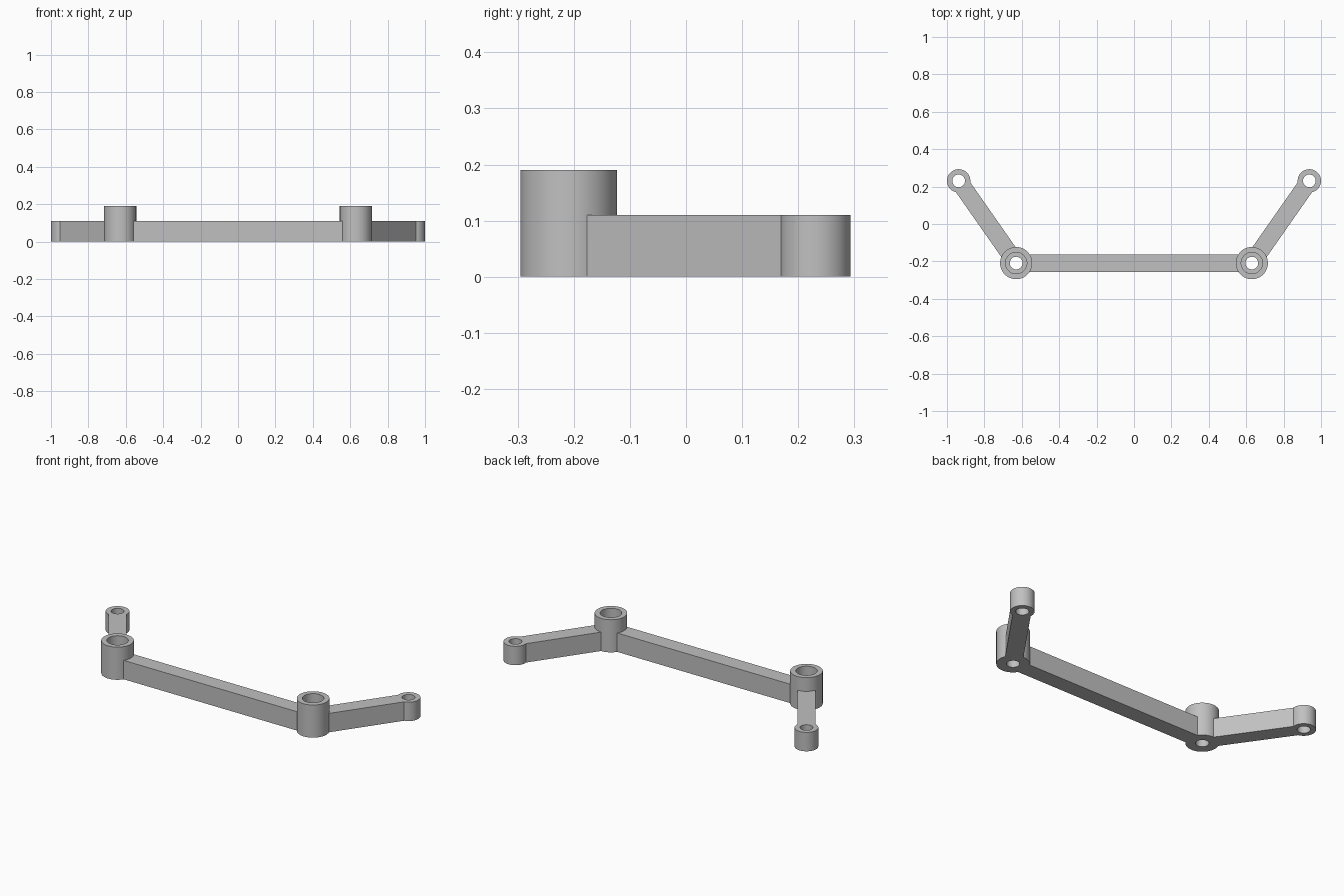
import bpy, bmesh, math
from mathutils import Vector

if "Cube" in bpy.data.objects:
    bpy.data.objects.remove(bpy.data.objects["Cube"])

H_ARM, H_HUB = 0.11, 0.19          # heights of the bars and the tall hubs
R_HUB, R_EYE = 0.086, 0.0625       # outer radii
R_HOLE, R_BORE = 0.034, 0.057      # through hole and hub counterbore
HALF_W = 0.0465                    # half width of every bar
BORE_FLOOR = 0.095

grey = bpy.data.materials.new("plain grey")
grey.diffuse_color = (0.53, 0.53, 0.53, 1)
grey.use_nodes = True
grey.node_tree.nodes["Principled BSDF"].inputs["Base Color"].default_value = grey.diffuse_color


def add_object(name, bm):
    bmesh.ops.recalc_face_normals(bm, faces=bm.faces[:])
    mesh = bpy.data.meshes.new(name)
    bm.to_mesh(mesh)
    bm.free()
    mesh.materials.append(grey)
    ob = bpy.data.objects.new(name, mesh)
    bpy.context.collection.objects.link(ob)
    return ob


def cylinder(name, centre, radius, z0, z1):
    bm = bmesh.new()
    bmesh.ops.create_cone(bm, cap_ends=True, segments=64, radius1=radius,
                          radius2=radius, depth=z1 - z0)
    bmesh.ops.translate(bm, verts=bm.verts[:],
                        vec=(centre[0], centre[1], (z0 + z1) / 2))
    return add_object(name, bm)


def bar(name, a, b):
    a, b = Vector(a), Vector(b)
    side = (b - a).normalized().orthogonal() * HALF_W
    bm = bmesh.new()
    base = bm.faces.new([bm.verts.new((p.x, p.y, 0))
                         for p in (a + side, b + side, b - side, a - side)])
    top = bmesh.ops.extrude_face_region(bm, geom=[base])["geom"]
    bmesh.ops.translate(bm, vec=(0, 0, H_ARM),
                        verts=[g for g in top if isinstance(g, bmesh.types.BMVert)])
    return add_object(name, bm)


# Solid parts, mirrored left and right
body = bar("linkage_bracket", (-0.63, -0.209), (0.63, -0.209))
parts, cutters = [], []
for s, label in ((-1, "left"), (1, "right")):
    hub, eye = (s * 0.63, -0.209), (s * 0.9375, 0.2305)
    parts += [cylinder(label + "_hub", hub, R_HUB, 0, H_HUB),
              bar(label + "_arm", hub, eye),
              cylinder(label + "_eye", eye, R_EYE, 0, H_ARM)]
    # Holes through the hubs and arm ends, with a wide bore in each hub
    cutters += [cylinder(label + "_hub_hole", hub, R_HOLE, -0.1, 0.3),
                cylinder(label + "_hub_bore", hub, R_BORE, BORE_FLOOR, 0.3),
                cylinder(label + "_eye_hole", eye, R_HOLE, -0.1, 0.3)]

# Join the solids, then drill the holes
for helpers, operation in ((parts, 'UNION'), (cutters, 'DIFFERENCE')):
    for helper in helpers:
        mod = body.modifiers.new(helper.name, 'BOOLEAN')
        mod.operation, mod.object, mod.solver = operation, helper, 'EXACT'
bpy.context.view_layer.update()
mesh = bpy.data.meshes.new_from_object(
    body.evaluated_get(bpy.context.evaluated_depsgraph_get()))
body.modifiers.clear()
body.data = mesh
for helper in parts + cutters:
    bpy.data.objects.remove(helper)

# Round walls smooth, all other edges sharp
bpy.context.view_layer.objects.active = body
body.select_set(True)
bpy.ops.object.shade_smooth_by_angle(angle=math.radians(25))
